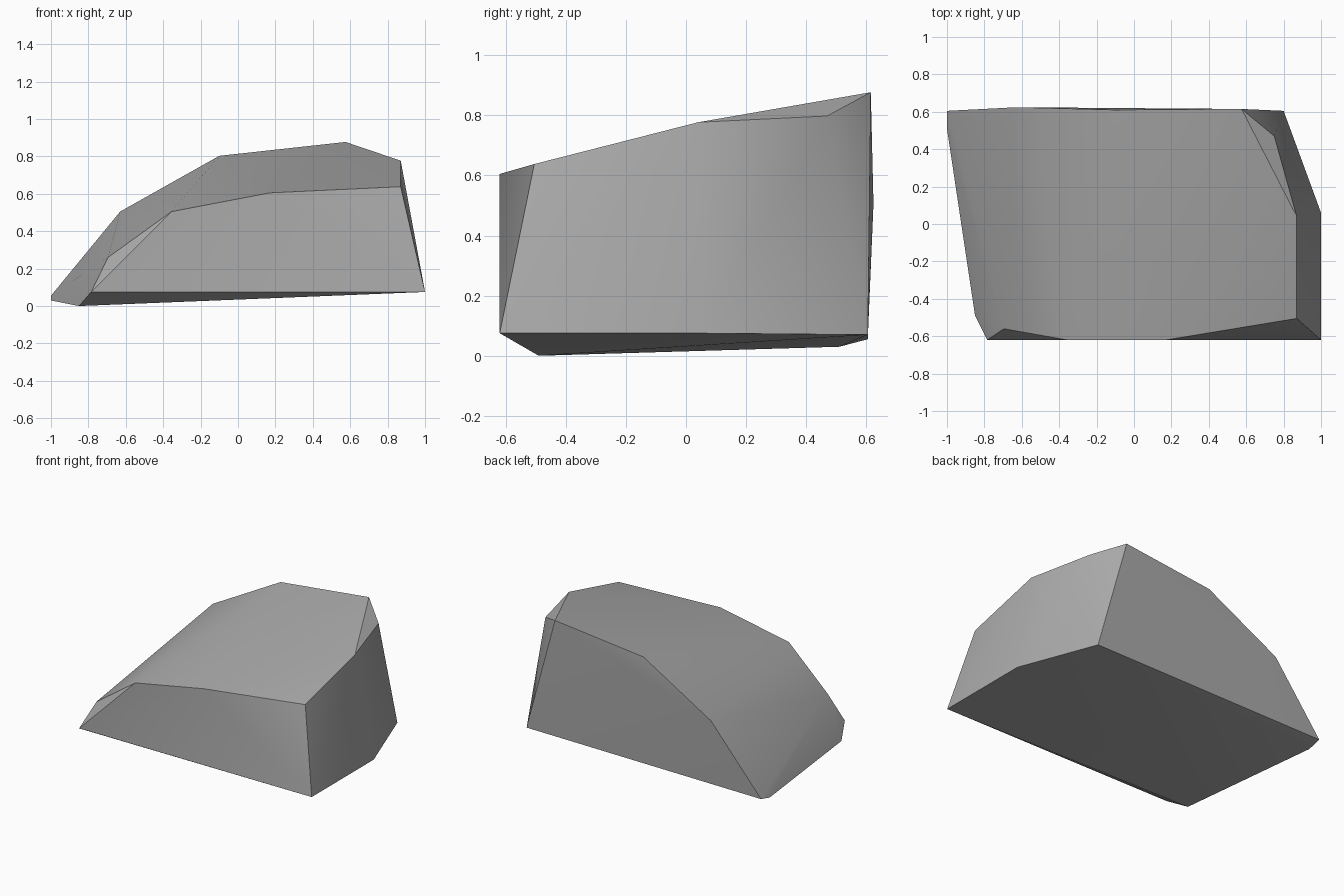
import bpy
import bmesh
from math import radians

cube = bpy.data.objects.get("Cube")
if cube:
    bpy.data.objects.remove(cube, do_unlink=True)

# Stone colour
stone = bpy.data.materials.new("stone_grey")
stone.use_nodes = True
colour = (0.4, 0.4, 0.4, 1)
stone.diffuse_color = colour
bsdf = stone.node_tree.nodes["Principled BSDF"]
bsdf.inputs["Base Color"].default_value = colour
bsdf.inputs["Roughness"].default_value = 0.9

# Corner outlines of the chiselled boulder
base = [(1, -.62, .075), (1, .06, .075), (.8, .605, .07), (-1, .605, .055),
        (-1, .51, .03), (-.85, -.49, 0), (-.785, -.62, .075)]
back_crest = [(-.63, .624, .505), (-.1, .61, .803), (.575, .615, .877)]
side_crest = [(.75, .47, .798), (.87, .04, .777), (.87, -.505, .638)]
front_crest = [(.17, -.62, .605), (-.355, -.62, .505), (-.695, -.56, .26)]

# Wrap the corners in a faceted skin
bm = bmesh.new()
for point in base + back_crest + side_crest + front_crest:
    bm.verts.new(point)
bmesh.ops.convex_hull(bm, input=bm.verts[:])
bmesh.ops.recalc_face_normals(bm, faces=bm.faces[:])

mesh = bpy.data.meshes.new("boulder")
bm.to_mesh(mesh)
bm.free()
mesh.materials.append(stone)
boulder = bpy.data.objects.new("boulder", mesh)
bpy.context.collection.objects.link(boulder)

# Soft shading across the shallow facets, crisp main edges
bpy.ops.object.select_all(action="DESELECT")
boulder.select_set(True)
bpy.context.view_layer.objects.active = boulder
bpy.ops.object.shade_smooth_by_angle(angle=radians(30))
